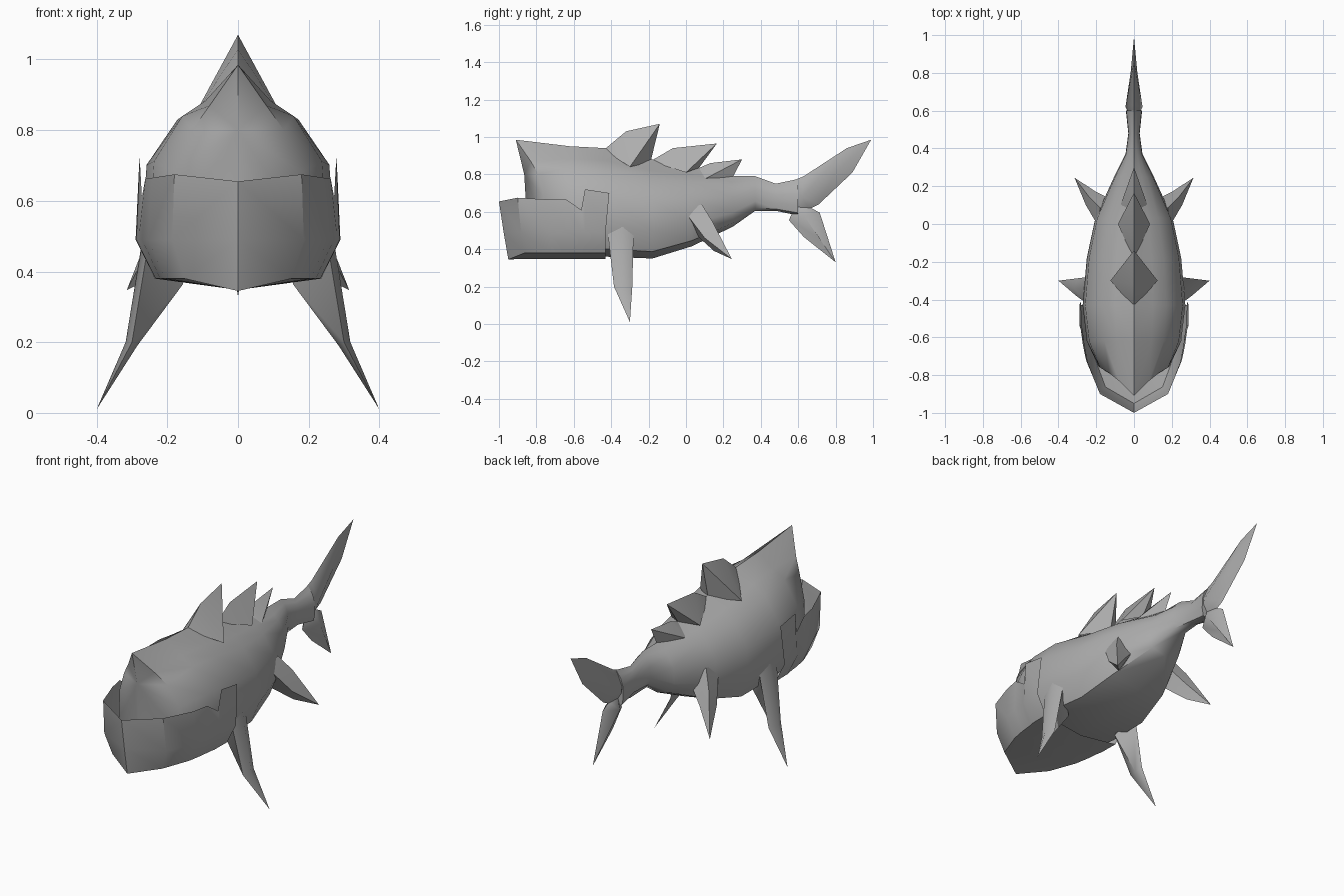
import bpy, bmesh, math

if "Cube" in bpy.data.objects:
    bpy.data.objects.remove(bpy.data.objects["Cube"])

grey = bpy.data.materials.new("fish_grey")
grey.diffuse_color = (0.42, 0.42, 0.42, 1)
grey.use_nodes = True
grey.node_tree.nodes["Principled BSDF"].inputs["Base Color"].default_value = grey.diffuse_color


def half_part(name, verts, faces, angle=50):
    """Build the +x half, then mirror it across x = 0."""
    mesh = bpy.data.meshes.new(name)
    bm = bmesh.new()
    for side in (1, -1):
        vs = [bm.verts.new((side * x, y, z)) for x, y, z in verts]
        for f in faces:
            bm.faces.new([vs[i] for i in f])
    centre = [v for v in bm.verts if abs(v.co.x) < 1e-4]
    bmesh.ops.remove_doubles(bm, verts=centre, dist=1e-4)
    bmesh.ops.recalc_face_normals(bm, faces=bm.faces)
    bm.to_mesh(mesh)
    bm.free()
    mesh.materials.append(grey)
    mesh.polygons.foreach_set("use_smooth", [True] * len(mesh.polygons))
    mesh.set_sharp_from_angle(angle=math.radians(angle))
    ob = bpy.data.objects.new(name, mesh)
    bpy.context.collection.objects.link(ob)
    return ob


def strips(rows, n, closed=False):
    """Quads joining consecutive rows of n points."""
    cols = n if closed else n - 1
    return [(r * n + i, r * n + (i + 1) % n, (r + 1) * n + (i + 1) % n, (r + 1) * n + i)
            for r in range(rows - 1) for i in range(cols)]


# Body: a beaked front ring followed by lofted half sections
section = [(0, 1), (.37, .885), (.63, .81), (.95, .59), (1, .28), (.82, .07), (0, 0)]
verts = [(0, -.91, .985), (.08, -.83, .87), (.13, -.79, .80), (.18, -.76, .68),
         (.19, -.75, .52), (.15, -.78, .42), (0, -.84, .39)]
stations = [(-.62, .95, .37, .25), (-.43, .94, .36, .272), (-.18, .88, .35, .25),
            (.03, .845, .415, .205), (.25, .79, .52, .105), (.37, .79, .605, .045),
            (.48, .75, .605, .03), (.6, .775, .58, .043)]
for y, top, bottom, w in stations:
    verts += [(w * a, y, bottom + (top - bottom) * b) for a, b in section]
rows = len(stations) + 1
faces = strips(rows, 7)
faces.append(tuple(range((rows - 1) * 7, rows * 7)))
c = len(verts)
verts.append((0, -.865, .80))
faces += [(c, i, i + 1) for i in range(6)]
half_part("body", verts, faces)

# Lower jaw: an open scoop with rear side tabs; columns are (x, y, rim z)
columns = [(0, -1, .655), (.18, -.9, .675), (.245, -.73, .665), (.262, -.64, .665),
           (.272, -.56, .61), (.278, -.54, .72), (.28, -.41, .70)]
verts = []
for x, y, rim in columns:
    front = max(0, -y - .6) / .4
    back = -.43 if y > -.5 else y
    low = .345 if x == 0 else .38
    verts += [(x, y, rim), (x * 1.035, back + .025 * front, .49),
              (x * .84, back + .05 * front, low), (0, back + .05 * front, .348)]
faces = strips(len(columns), 4)
faces[2] = (2, 6, 7)
half_part("lower_jaw", verts, faces, 40)


# Back spikes: hooded fins with a ridge, a swept tip and a wide base
def hood(name, ridge, base):
    v = [(0, y, z) for y, z in ridge] + [base]
    half_part(name, v, [(0, 1, 4), (1, 2, 4), (2, 3, 4)])


hood("main_back_fin", [(-.44, .93), (-.32, 1.03), (-.14, 1.07), (-.19, .865)], (.125, -.30, .84))
hood("middle_back_fin", [(-.19, .87), (-.07, .94), (.165, .965), (.07, .835)], (.085, .0, .81))
hood("rear_back_fin", [(.06, .83), (.13, .86), (.30, .88), (.25, .785)], (.075, .09, .77))


# Paired fins: root and middle rings of four points closing at a tip
def side_fin(name, root, middle, tip):
    v = root + middle + [tip]
    f = strips(2, 4, True) + [(4 + i, 4 + (i + 1) % 4, 8) for i in range(4)] + [(0, 1, 2, 3)]
    half_part(name, v, f)


side_fin("pectoral_fins",
         [(.25, -.42, .50), (.266, -.34, .52), (.24, -.28, .50), (.155, -.34, .365)],
         [(.30, -.385, .20), (.318, -.34, .20), (.295, -.287, .20), (.285, -.33, .19)],
         (.40, -.30, .01))
side_fin("pelvic_fins",
         [(.19, -.01, .605), (.18, .085, .64), (.12, .13, .55), (.13, .05, .48)],
         [(.255, .10, .46), (.235, .14, .55), (.20, .17, .47), (.23, .15, .39)],
         (.315, .245, .347))


# Tail lobes: outlines in the centre plane, swollen around inner points
def lobe(name, outline, swell):
    n = len(outline)
    v = [(0, y, z) for y, z in outline] + swell
    f = []
    for i in range(n):
        j = (i + 1) % n
        mid = [min(range(len(swell)), key=lambda k: (swell[k][1] - outline[p][0]) ** 2
                   + (swell[k][2] - outline[p][1]) ** 2) + n for p in (i, j)]
        f.append((i, j, mid[0]))
        if mid[0] != mid[1]:
            f.append((j, mid[1], mid[0]))
    half_part(name, v, f)


lobe("upper_tail_lobe",
     [(.52, .745), (.63, .79), (.86, .94), (.99, .985), (.89, .81), (.71, .64), (.66, .615), (.55, .60)],
     [(.045, .62, .68), (.018, .80, .81)])
lobe("lower_tail_lobe",
     [(.55, .555), (.59, .64), (.66, .625), (.715, .595), (.80, .33), (.63, .465)],
     [(.044, .63, .58), (.015, .73, .45)])
